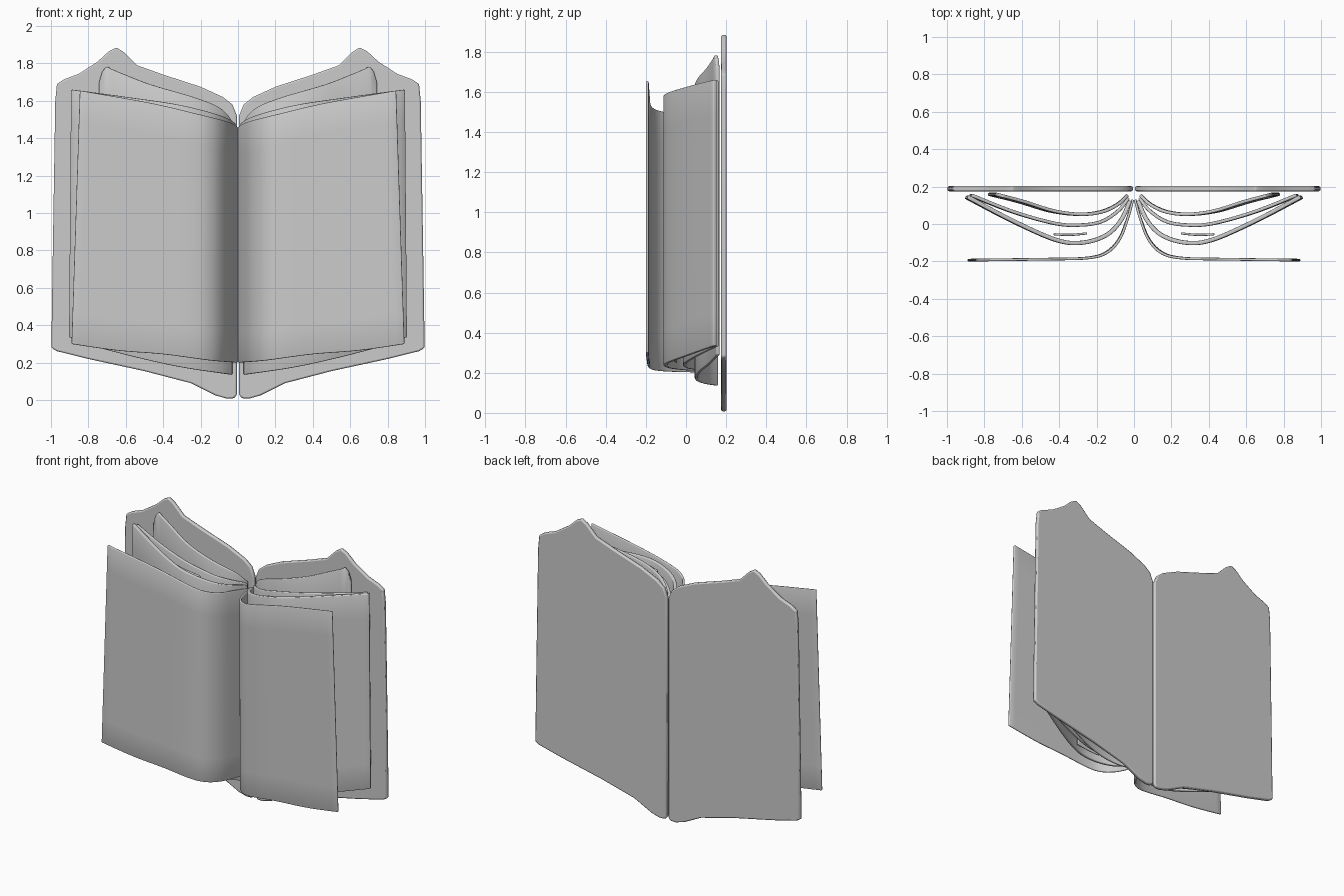
import bpy
import bmesh

cube = bpy.data.objects.get("Cube")
if cube:
    bpy.data.objects.remove(cube)

grey = bpy.data.materials.new("plain grey")
grey.use_nodes = True
grey.diffuse_color = (0.6, 0.6, 0.6, 1)
grey.node_tree.nodes["Principled BSDF"].inputs["Base Color"].default_value = (0.6, 0.6, 0.6, 1)


def smooth_path(points, steps=6):
    """Catmull-Rom curve through 2D points."""
    ext = [points[0]] + points + [points[-1]]
    out = []
    for a, b, c, d in zip(ext, ext[1:], ext[2:], ext[3:]):
        for k in range(steps):
            t = k / steps
            out.append(tuple(
                0.5 * (2 * q + (r - p) * t + (2 * p - 5 * q + 4 * r - s) * t * t
                       + (3 * q - p - 3 * r + s) * t ** 3)
                for p, q, r, s in zip(a, b, c, d)))
    return out + [points[-1]]


def height_at(profile, x):
    for (x0, z0), (x1, z1) in zip(profile, profile[1:]):
        if x <= x1:
            return z0 + (z1 - z0) * max(0, (x - x0) / (x1 - x0))
    return profile[-1][1]


def finish(name, bm, thickness=None, bevel=0.005):
    mesh = bpy.data.meshes.new(name)
    bm.to_mesh(mesh)
    bm.free()
    mesh.materials.append(grey)
    ob = bpy.data.objects.new(name, mesh)
    bpy.context.collection.objects.link(ob)
    if thickness:
        mod = ob.modifiers.new("thickness", "SOLIDIFY")
        mod.thickness, mod.offset = thickness, 0
    mod = ob.modifiers.new("soft_edges", "BEVEL")
    mod.width, mod.segments, mod.angle_limit = bevel, 2, 0.8
    mod = ob.modifiers.new("other_half", "MIRROR")
    mod.use_mirror_merge = False
    bpy.ops.object.select_all(action="DESELECT")
    ob.select_set(True)
    bpy.context.view_layer.objects.active = ob
    bpy.ops.object.shade_smooth_by_angle(angle=0.7)


def page(name, path, top, bottom, narrowing=0.0, thickness=0.018, rows=8):
    """Curved upright sheet: plan path, with top and bottom edge profiles."""
    bm = bmesh.new()
    top, bottom = smooth_path(top), smooth_path(bottom)
    grid = []
    for x, y in smooth_path(path):
        lo, hi = height_at(bottom, x), height_at(top, x)
        grid.append([bm.verts.new((x * (1 - narrowing * k / rows), y, lo + (hi - lo) * k / rows))
                     for k in range(rows + 1)])
    for a, b in zip(grid, grid[1:]):
        for k in range(rows):
            bm.faces.new((a[k], b[k], b[k + 1], a[k + 1]))
    finish(name, bm, thickness)


# Covers: peaked outline extruded into a thin board
outline = [(.006, 1.52), (.03, 1.58), (.08, 1.62), (.2, 1.675), (.4, 1.74), (.54, 1.79),
           (.61, 1.86), (.65, 1.885), (.69, 1.865), (.75, 1.81), (.85, 1.745), (.93, 1.715),
           (.968, 1.69), (.977, 1.6), (.99, .8), (.998, .28), (.97, .262), (.8, .22),
           (.5, .155), (.25, .09), (.12, .025), (.06, .008), (.02, .01), (.006, .03)]
bm = bmesh.new()
board = bm.faces.new([bm.verts.new((x, .175, z)) for x, z in outline])
extruded = bmesh.ops.extrude_face_region(bm, geom=[board])["geom"]
bmesh.ops.translate(bm, vec=(0, .027, 0), verts=[v for v in extruded if isinstance(v, bmesh.types.BMVert)])
bmesh.ops.recalc_face_normals(bm, faces=bm.faces)
finish("covers", bm, bevel=0.008)

# Front pages: curl forward from the spine, then lie flat
page("front_pages",
     [(.006, .13), (.035, .03), (.08, -.08), (.15, -.152), (.26, -.182), (.5, -.188), (.89, -.193)],
     [(0, 1.45), (.05, 1.485), (.25, 1.535), (.5, 1.59), (.89, 1.655)],
     [(0, .2), (.15, .212), (.4, .245), (.65, .265), (.89, .3)], narrowing=.05, thickness=.014)

# Middle pages: two bowed sheets
middle_top = [(0, 1.45), (.07, 1.51), (.3, 1.575), (.6, 1.62), (.9, 1.66)]
middle_bottom = [(0, .205), (.3, .235), (.6, .28), (.9, .335)]
page("bowed_pages",
     [(.022, .125), (.07, .02), (.15, -.06), (.28, -.1), (.42, -.085), (.65, .015), (.9, .145)],
     middle_top, middle_bottom, narrowing=.012, thickness=.022)
page("inner_pages",
     [(.03, .14), (.08, .075), (.17, .015), (.28, -.005), (.42, .002), (.65, .065), (.88, .155)],
     middle_top, middle_bottom, narrowing=.012)

# Loose slips held between the bowed sheets
page("loose_slips", [(.25, -.05), (.34, -.058), (.43, -.055)],
     [(.25, 1.55), (.43, 1.58)], [(.25, .25), (.43, .27)], thickness=.012)

# Back pages: taller sheets with a peaked outer corner
page("back_pages",
     [(.035, .155), (.09, .105), (.18, .065), (.3, .052), (.45, .07), (.62, .12), (.78, .16)],
     [(.03, 1.48), (.1, 1.56), (.25, 1.62), (.5, 1.69), (.7, 1.765), (.75, 1.78), (.78, 1.7)],
     [(.03, .135), (.3, .175), (.55, .23), (.78, .29)], narrowing=.05)
